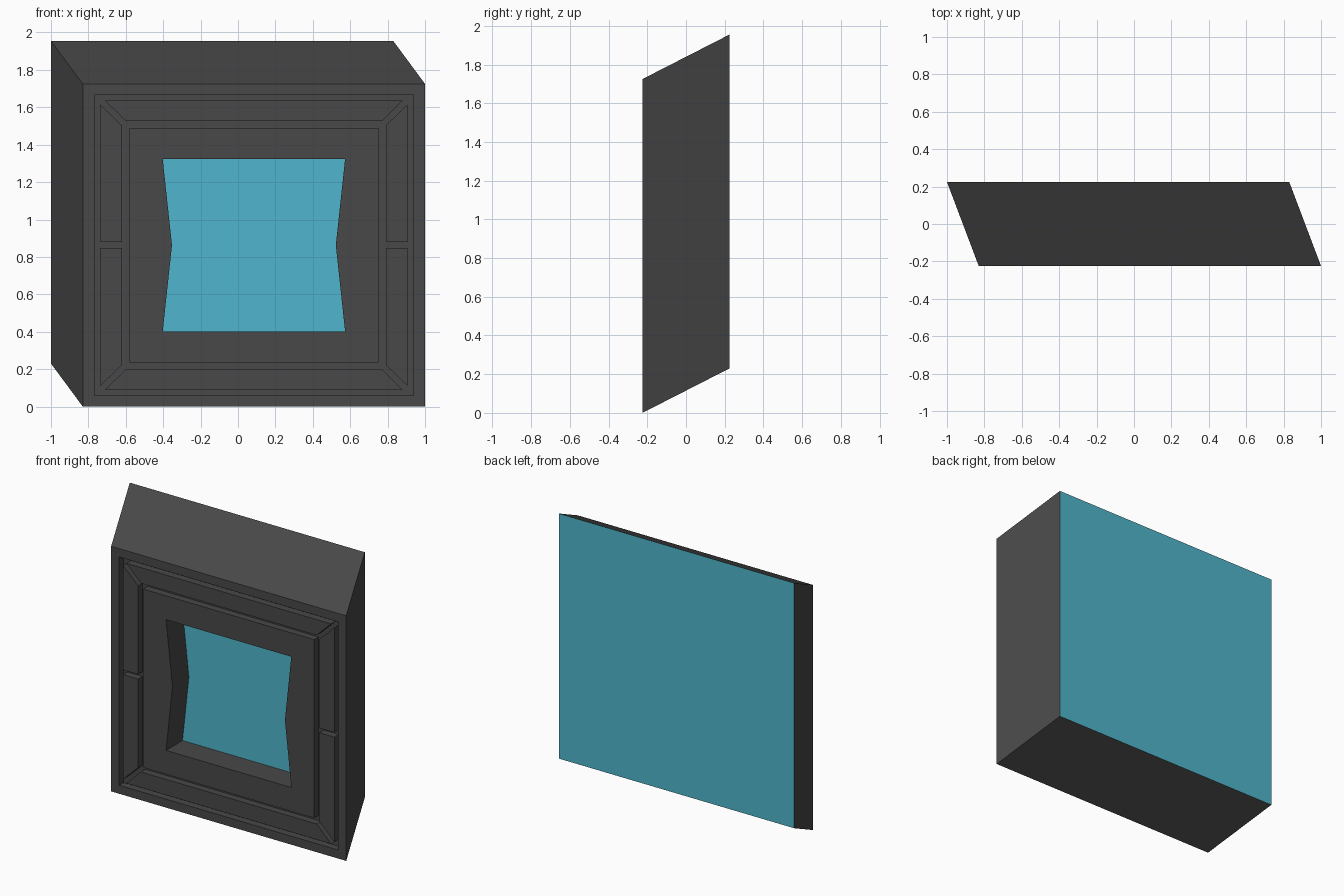
import bpy, bmesh

if "Cube" in bpy.data.objects:
    bpy.data.objects.remove(bpy.data.objects["Cube"])

FRONT, BACK = -0.225, 0.225
CX, CZ = 0.085, 0.8625            # centre of the front face
HX, HZ = 0.915, 0.8625            # half size of the front face
SHIFT = (-0.17, 0.23)             # slant of the back face (x, z)
GROOVE_Y, GLASS_Y = -0.175, -0.04


def material(name, rgb):
    m = bpy.data.materials.new(name)
    m.diffuse_color = (*rgb, 1)
    m.use_nodes = True
    m.node_tree.nodes["Principled BSDF"].inputs["Base Color"].default_value = m.diffuse_color
    return m


def prism(name, outlines, y0, y1, mats, shift=(0, 0), helper=False):
    """Extrude closed (x, z) outlines, relative to the face centre, along y."""
    bm = bmesh.new()
    for pts in outlines:
        a = [bm.verts.new((CX + x, y0, CZ + z)) for x, z in pts]
        b = [bm.verts.new((CX + x + shift[0], y1, CZ + z + shift[1])) for x, z in pts]
        bm.faces.new(a)
        bm.faces.new(b)
        for i in range(len(pts)):
            j = (i + 1) % len(pts)
            bm.faces.new((a[i], a[j], b[j], b[i]))
    bmesh.ops.recalc_face_normals(bm, faces=bm.faces[:])
    me = bpy.data.meshes.new(name)
    bm.to_mesh(me)
    bm.free()
    for m in mats:
        me.materials.append(m)
    ob = bpy.data.objects.new(name, me)
    bpy.context.collection.objects.link(ob)
    if helper:
        ob.hide_render = True
        ob.display_type = 'WIRE'
    return ob


def rect(hx, hz):
    return [(-hx, -hz), (hx, -hz), (hx, hz), (-hx, hz)]


def cut(ob, cutter):
    m = ob.modifiers.new("cut", 'BOOLEAN')
    m.operation = 'DIFFERENCE'
    m.solver = 'EXACT'
    m.object = cutter


dark = material("charcoal", (0.065, 0.065, 0.065))
blue = material("blue", (0.08, 0.47, 0.61))

# Slanted housing with a blue back face
housing = prism("housing", [rect(HX, HZ)], FRONT, BACK, [dark, blue], SHIFT)
for p in housing.data.polygons:
    if p.center.y > BACK - 0.01:
        p.material_index = 1

# Raised panels: bevelled top and bottom strips, split side strips, centre block
panels = [rect(0.666, 0.628)]
for s in (1, -1):
    panels.append([(-0.797, s * 0.774), (0.797, s * 0.774),
                   (0.685, s * 0.664), (-0.685, s * 0.664)])
    for t in (1, -1):
        panels.append([(s * 0.822, t * 0.016), (s * 0.822, t * 0.753),
                       (s * 0.705, t * 0.640), (s * 0.705, t * 0.016)])
panel_shapes = prism("panel_shapes", panels, -0.4, -0.1, [dark], helper=True)

# Grooves: everything inside the rim that is not a panel
groove_cutter = prism("groove_cutter", [rect(0.853, 0.803)], -0.3, GROOVE_Y,
                      [dark], helper=True)
cut(groove_cutter, panel_shapes)
cut(housing, groove_cutter)

# Window opening with pinched sides
window = [(-0.4875, -0.46), (0.4875, -0.46), (0.438, 0),
          (0.4875, 0.46), (-0.4875, 0.46), (-0.438, 0)]
window_cutter = prism("window_cutter", [window], -0.35, GLASS_Y, [dark], helper=True)
cut(housing, window_cutter)

# Blue pane at the bottom of the opening
prism("window_pane", [window], GLASS_Y - 0.002, GLASS_Y + 0.002, [blue])
